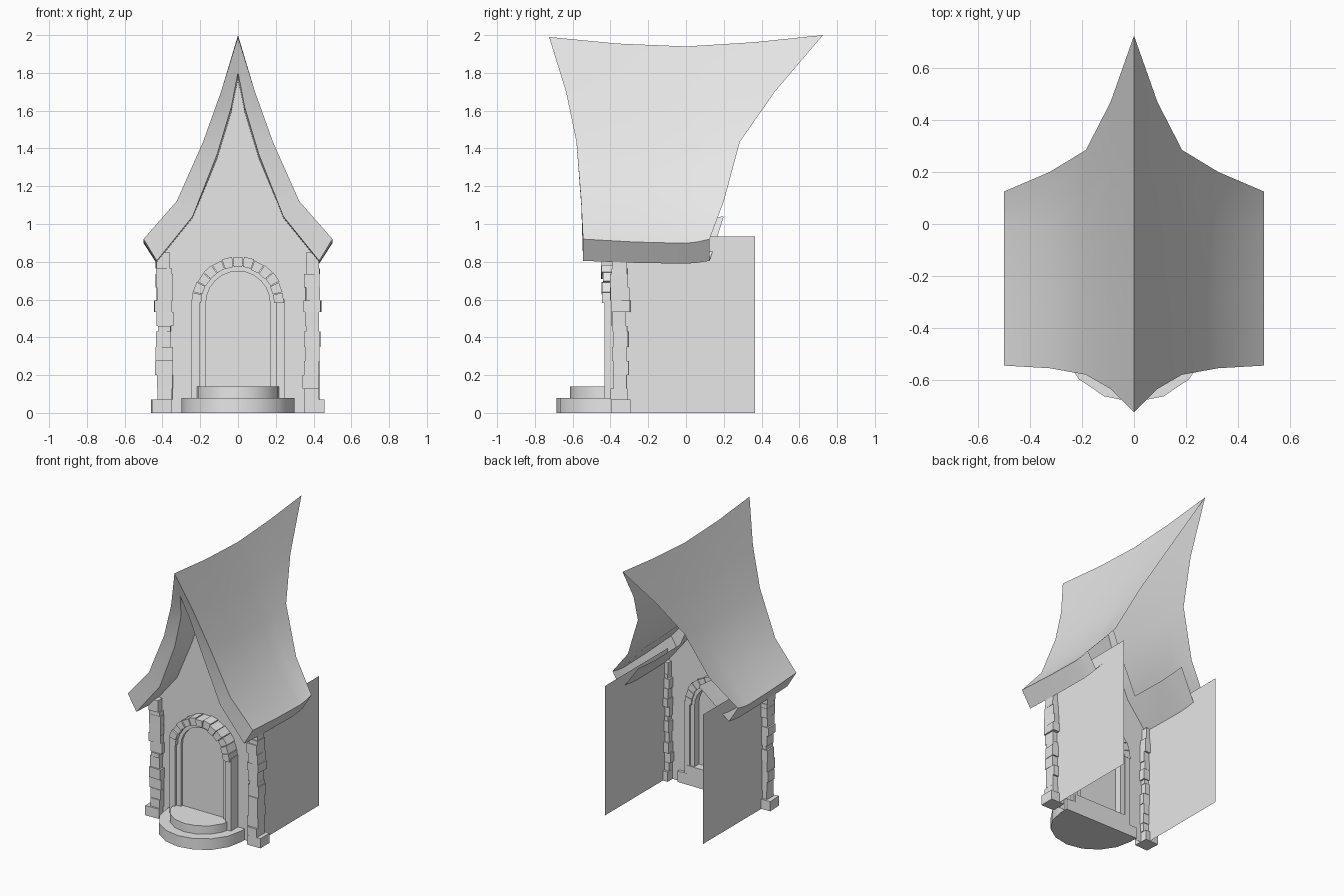
import bpy, bmesh, math, random
from mathutils import Matrix, Vector

random.seed(4)
old = bpy.data.objects.get("Cube")
if old:
    bpy.data.objects.remove(old, do_unlink=True)

stone = bpy.data.materials.new("plain_grey")
stone.use_nodes = True
stone.diffuse_color = (0.8, 0.8, 0.8, 1)
stone.node_tree.nodes["Principled BSDF"].inputs["Base Color"].default_value = (0.8, 0.8, 0.8, 1)
parts = []


def finish(name, bm):
    bmesh.ops.recalc_face_normals(bm, faces=bm.faces)
    mesh = bpy.data.meshes.new(name)
    bm.to_mesh(mesh)
    bm.free()
    mesh.materials.append(stone)
    obj = bpy.data.objects.new(name, mesh)
    bpy.context.collection.objects.link(obj)
    parts.append(obj)
    return obj


def extrude(bm, points, vector):
    """Add a prism (or a flat face if vector is None) from a loop of points."""
    face = bm.faces.new([bm.verts.new(p) for p in points])
    if vector:
        out = bmesh.ops.extrude_face_region(bm, geom=[face], use_keep_orig=True)
        moved = [g for g in out["geom"] if isinstance(g, bmesh.types.BMVert)]
        bmesh.ops.translate(bm, verts=moved, vec=Vector(vector))


def solid(name, points, vector=None):
    bm = bmesh.new()
    extrude(bm, points, vector)
    return finish(name, bm)


def arch(radius, base, y, spring=0.58, steps=12):
    """Arched doorway outline from the right foot over to the left foot."""
    curve = [(radius * math.cos(math.pi * i / steps), y,
              spring + radius * math.sin(math.pi * i / steps)) for i in range(steps + 1)]
    return [(radius, y, base)] + curve + [(-radius, y, base)]


# Swept roof: half profiles from ridge to eave as (x, z, front y, back y, sag)
outer = [(0, 1.99, -0.725, 0.725, 0.05), (0.09, 1.70, -0.635, 0.47, 0.045),
         (0.185, 1.435, -0.58, 0.285, 0.04), (0.325, 1.12, -0.555, 0.2, 0.03),
         (0.5, 0.92, -0.545, 0.125, 0.022)]
inner = [(0, 1.80, -0.66, 0.6, 0.05), (0.035, 1.62, -0.60, 0.42, 0.045),
         (0.11, 1.37, -0.565, 0.27, 0.04), (0.24, 1.04, -0.55, 0.2, 0.015),
         (0.43, 0.805, -0.545, 0.125, 0.015)]
stations = [(1, 0, 0), (0.5, 0, 0.7), (0, 0, 1), (0, 0.5, 0.65), (0, 1, 0)]


def roof_grid(bm, half):
    full = [(-x, *rest) for x, *rest in reversed(half[1:])] + half
    return [[bm.verts.new((x, f * front + b * back, z - s * sag + 0.01 * b * (x == 0)))
             for f, b, s in stations] for x, z, front, back, sag in full]


bm = bmesh.new()
top, under = roof_grid(bm, outer), roof_grid(bm, inner)
last = len(top) - 1
for i in range(last):
    for k in range(len(stations) - 1):
        bm.faces.new((top[i][k], top[i + 1][k], top[i + 1][k + 1], top[i][k + 1]))
        # the lining is complete over the porch, behind it only an eave strip remains
        if k == 0 or i in (0, last - 1):
            bm.faces.new((under[i][k], under[i][k + 1], under[i + 1][k + 1], under[i + 1][k]))
    bm.faces.new((top[i][0], under[i][0], under[i + 1][0], top[i + 1][0]))
for i in (0, last):
    for k in range(len(stations) - 1):
        bm.faces.new((top[i][k], top[i][k + 1], under[i][k + 1], under[i][k]))
bmesh.ops.delete(bm, geom=[v for v in bm.verts if not v.link_faces], context="VERTS")
finish("roof", bm)

# Gable wall with arched opening, and side walls
wall_y = -0.35
right_edge = [(0.39, 0.0), (0.39, 0.88), (0.24, 1.04), (0.11, 1.36), (0.035, 1.6)]
outline = [(-x, wall_y, z) for x, z in right_edge] + [(0, wall_y, 1.77)]
outline += [(x, wall_y, z) for x, z in reversed(right_edge)]
solid("gable_wall", outline + arch(0.215, 0, wall_y))
for side, label in ((1, "left"), (-1, "right")):
    x = side * 0.39
    solid(label + "_wall", [(x, wall_y, 0), (x, 0.365, 0), (x, 0.365, 0.935), (x, wall_y, 0.935)])

# Door panel and inner moulding
solid("door", arch(0.18, 0.1, -0.39))
solid("door_moulding", arch(0.207, 0.08, -0.41) + arch(0.17, 0.08, -0.41)[::-1], (0, 0.07, 0))

# Door jambs
for side, label in ((1, "left"), (-1, "right")):
    solid(label + "_jamb", [(side * 0.203, -0.432, 0.06), (side * 0.245, -0.432, 0.06),
                            (side * 0.245, -0.432, 0.6), (side * 0.203, -0.432, 0.6)], (0, 0.1, 0))

# Wedge stones over the door
bm = bmesh.new()
count = 13
for i in range(count):
    a, b = math.pi * (i + 0.03) / count, math.pi * (i + 0.97) / count
    low, high = 0.193 + random.uniform(-0.003, 0.003), 0.246 + random.uniform(-0.004, 0.004)
    front = random.uniform(-0.452, -0.436)
    loop = [(r * math.cos(t), front, 0.58 + r * math.sin(t))
            for r, t in ((low, a), (high, a), (high, b), (low, b))]
    extrude(bm, loop, (0, -0.33 - front, 0))
finish("arch_stones", bm)


# Round-fronted steps
def step(name, radius, z, height):
    loop = [(radius * math.cos(math.pi * i / 8), -0.388 - radius * math.sin(math.pi * i / 8), z)
            for i in range(9)]
    solid(name, loop + [(-radius, -0.33, z), (radius, -0.33, z)], (0, 0, height))


step("lower_step", 0.298, 0, 0.08)
step("upper_step", 0.225, 0.08, 0.06)

# Rough stone corner piers
courses = [0.07, 0.06, 0.07, 0.075, 0.075, 0.08, 0.03, 0.075, 0.06, 0.07, 0.07, 0.03, 0.085]
for side, label in ((1, "left"), (-1, "right")):
    bm = bmesh.new()
    z = 0
    for n, height in enumerate(courses):
        wide = 0.105 if n == 0 else random.uniform(0.066, 0.092)
        deep = 0.105 if n == 0 else random.uniform(0.07, 0.1)
        x = 0.405 if n == 0 else 0.392 + random.uniform(-0.006, 0.006)
        y = wall_y + random.uniform(-0.006, 0.006)
        turn = Matrix.Rotation(random.uniform(-0.05, 0.05), 4, "Z")
        place = Matrix.Translation((side * x, y, z + height / 2)) @ turn
        bmesh.ops.create_cube(bm, size=1, matrix=place @ Matrix.Diagonal((wide, deep, height, 1)))
        z += height
    finish(label + "_pier", bm)

# Smooth gentle bends, keep real edges sharp
bpy.ops.object.select_all(action="DESELECT")
for obj in parts:
    obj.select_set(True)
bpy.context.view_layer.objects.active = parts[0]
bpy.ops.object.shade_smooth_by_angle(angle=math.radians(32))
